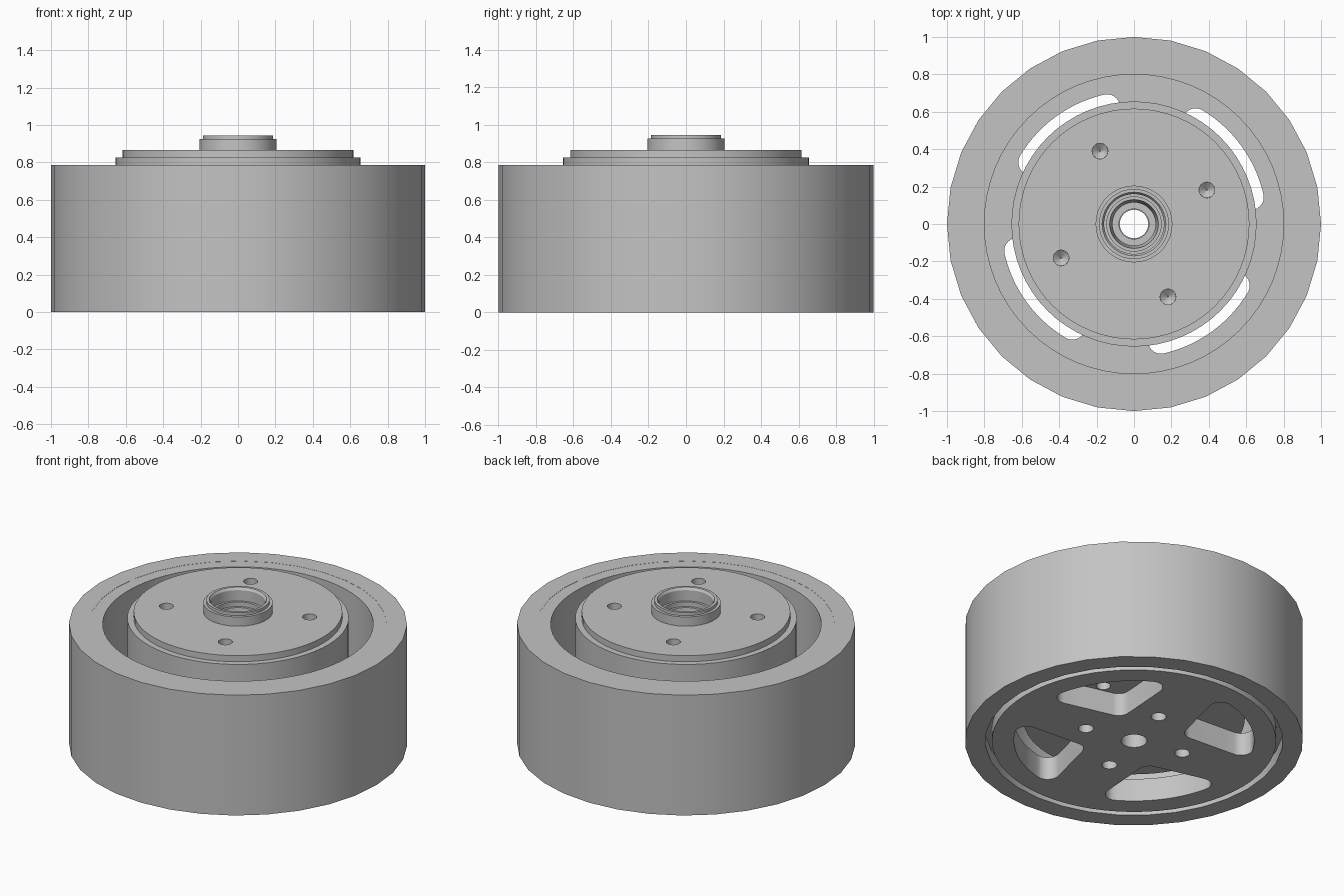
import bpy, bmesh
from math import cos, sin, pi, radians, atan2
from mathutils import Matrix

cube = bpy.data.objects.get("Cube")
if cube:
    bpy.data.objects.remove(cube, do_unlink=True)

grey = bpy.data.materials.new("plain_grey")
grey.use_nodes = True
colour = (0.55, 0.55, 0.55, 1)
grey.diffuse_color = colour
grey.node_tree.nodes["Principled BSDF"].inputs["Base Color"].default_value = colour


def add_object(name, bm):
    bmesh.ops.recalc_face_normals(bm, faces=bm.faces)
    mesh = bpy.data.meshes.new(name)
    bm.to_mesh(mesh)
    bm.free()
    mesh.materials.append(grey)
    obj = bpy.data.objects.new(name, mesh)
    bpy.context.collection.objects.link(obj)
    return obj


def lathe(name, profile, sides):
    """Spin a closed (radius, height) profile round the z axis."""
    bm = bmesh.new()
    verts = [bm.verts.new((r, 0, z)) for r, z in profile]
    edges = [bm.edges.new((v, verts[i - 1])) for i, v in enumerate(verts)]
    bmesh.ops.spin(bm, geom=verts + edges, axis=(0, 0, 1), cent=(0, 0, 0),
                   angle=2 * pi, steps=sides, use_merge=True)
    bmesh.ops.remove_doubles(bm, verts=bm.verts, dist=1e-5)
    return add_object(name, bm)


def rod(bm, radius, bottom, top, dist, angle, end_radius=None):
    """Add an upright rod or cone at a polar position."""
    place = Matrix.Translation((dist * cos(angle), dist * sin(angle), (bottom + top) / 2))
    bmesh.ops.create_cone(bm, cap_ends=True, segments=24, radius1=radius,
                          radius2=radius if end_radius is None else end_radius,
                          depth=top - bottom, matrix=place)


def window_outline():
    """Rounded wedge pointing at the axis, with an arc on its outer side."""
    rad, spread, reach = 0.07, radians(23), 0.64
    tip, cx, cy = 0.38, reach * cos(spread), reach * sin(spread)
    side = atan2(cy, cx - tip) + pi / 2
    pts = []

    def arc(x, y, r, start, end, n=8):
        for i in range(n + 1):
            a = start + (end - start) * i / n
            pts.append((x + r * cos(a), y + r * sin(a)))

    arc(tip, 0, rad, side, 2 * pi - side)
    arc(cx, -cy, rad, -side, -spread)
    arc(0, 0, reach + rad, -spread * 0.9, spread * 0.9, 12)
    arc(cx, cy, rad, spread, side)
    return pts


def cut(target, name, bm):
    cutter = add_object(name, bm)
    cutter.hide_render = True
    cutter.hide_viewport = True
    mod = target.modifiers.new(name, "BOOLEAN")
    mod.operation = "DIFFERENCE"
    mod.solver = "EXACT"
    mod.object = cutter


RIM, FLOOR = 0.785, 0.15
quarter_turns = [i * pi / 2 for i in range(4)]

# Rotating outer shell with its lining
shell = lathe("outer_shell", [(0.88, 0), (1, 0), (1, RIM), (0.88, RIM)], 32)
lining = lathe("inner_lining", [(0.80, 0.08), (0.88, 0.08),
                                (0.88, RIM - 0.001), (0.80, RIM - 0.001)], 64)

# Base plate with four wedge windows and four screw holes
plate = lathe("base_plate", [(0.076, 0), (0.84, 0), (0.84, FLOOR), (0.076, FLOOR)], 64)
bm = bmesh.new()
for turn in quarter_turns:
    a = radians(36) + turn
    face = bm.faces.new([bm.verts.new((x * cos(a) - y * sin(a),
                                       x * sin(a) + y * cos(a), -0.1))
                         for x, y in window_outline()])
    grown = bmesh.ops.extrude_face_region(bm, geom=[face], use_keep_orig=True)
    bmesh.ops.translate(bm, vec=(0, 0, 0.4),
                        verts=[v for v in grown["geom"] if isinstance(v, bmesh.types.BMVert)])
cut(plate, "window_cutter", bm)
bm = bmesh.new()
for turn in quarter_turns:
    rod(bm, 0.045, -0.1, 0.3, 0.32, radians(77) + turn)
cut(plate, "plate_hole_cutter", bm)

# Central housing with stepped lid, raised collar and stepped bore
housing = lathe("central_housing", [
    (0.08, FLOOR), (0.655, FLOOR), (0.655, 0.825), (0.617, 0.825), (0.617, 0.865),
    (0.205, 0.865), (0.205, 0.925), (0.187, 0.925), (0.187, 0.945), (0.17, 0.945),
    (0.16, 0.93), (0.16, 0.86), (0.145, 0.86), (0.145, 0.83), (0.13, 0.83),
    (0.115, 0.72), (0.115, 0.6), (0.08, 0.6)], 64)
bm = bmesh.new()
for turn in quarter_turns:
    a = radians(115) + turn
    rod(bm, 0.042, 0.72, 1, 0.43, a)
    rod(bm, 0.042, 0, 0.3, 0.43, a)
cut(housing, "housing_hole_cutter", bm)

# Conical bottoms of the lid holes
bm = bmesh.new()
for turn in quarter_turns:
    rod(bm, 0.004, 0.69, 0.7205, 0.43, radians(115) + turn, 0.042)
cut(housing, "hole_cone_cutter", bm)

for obj in (shell, lining, plate, housing):
    bpy.ops.object.select_all(action="DESELECT")
    obj.select_set(True)
    bpy.context.view_layer.objects.active = obj
    for mod in list(obj.modifiers):
        bpy.ops.object.modifier_apply(modifier=mod.name)
    bpy.ops.object.shade_smooth_by_angle(angle=radians(30))
